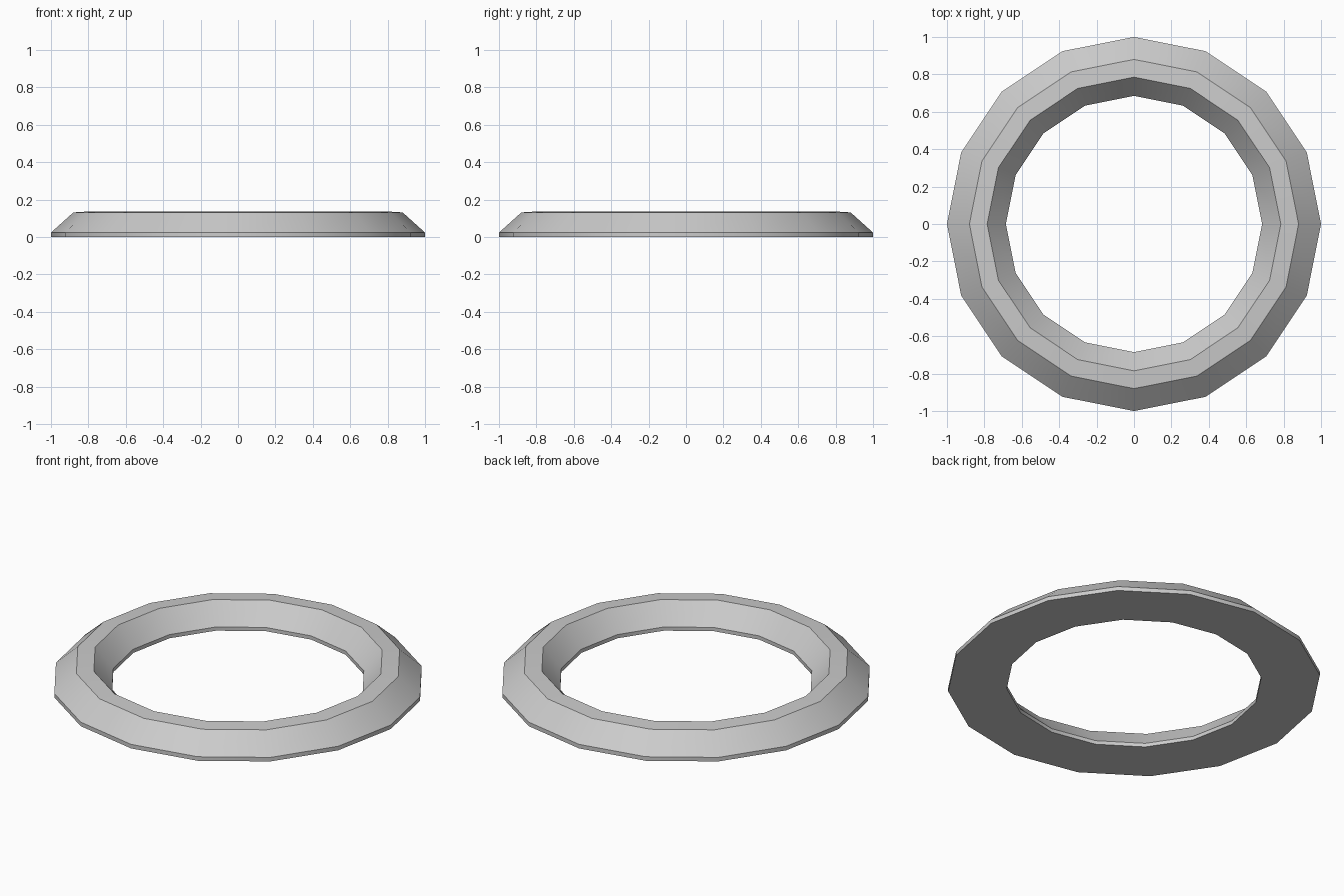
import bpy, bmesh, math

if "Cube" in bpy.data.objects:
    bpy.data.objects.remove(bpy.data.objects["Cube"])

SIDES = 16
# ring cross-section (radius, height): outer lip, outer slope, top band, inner slope, inner lip
profile = [(1.0, 0.0), (1.0, 0.024), (0.88, 0.132), (0.785, 0.138), (0.685, 0.022), (0.685, 0.0)]

# sweep the section around z
bm = bmesh.new()
rings = []
for i in range(SIDES):
    a = 2 * math.pi * i / SIDES
    rings.append([bm.verts.new((r * math.cos(a), r * math.sin(a), z)) for r, z in profile])
n = len(profile)
for i in range(SIDES):
    p, q = rings[i], rings[(i + 1) % SIDES]
    for j in range(n):
        k = (j + 1) % n
        bm.faces.new((p[j], q[j], q[k], p[k]))
bmesh.ops.recalc_face_normals(bm, faces=bm.faces)

mesh = bpy.data.meshes.new("ring")
bm.to_mesh(mesh)
bm.free()
ring = bpy.data.objects.new("ring", mesh)
bpy.context.collection.objects.link(ring)

# smooth around the ring, crisp along the bevels
bpy.context.view_layer.objects.active = ring
ring.select_set(True)
bpy.ops.object.shade_smooth_by_angle(angle=math.radians(30))
